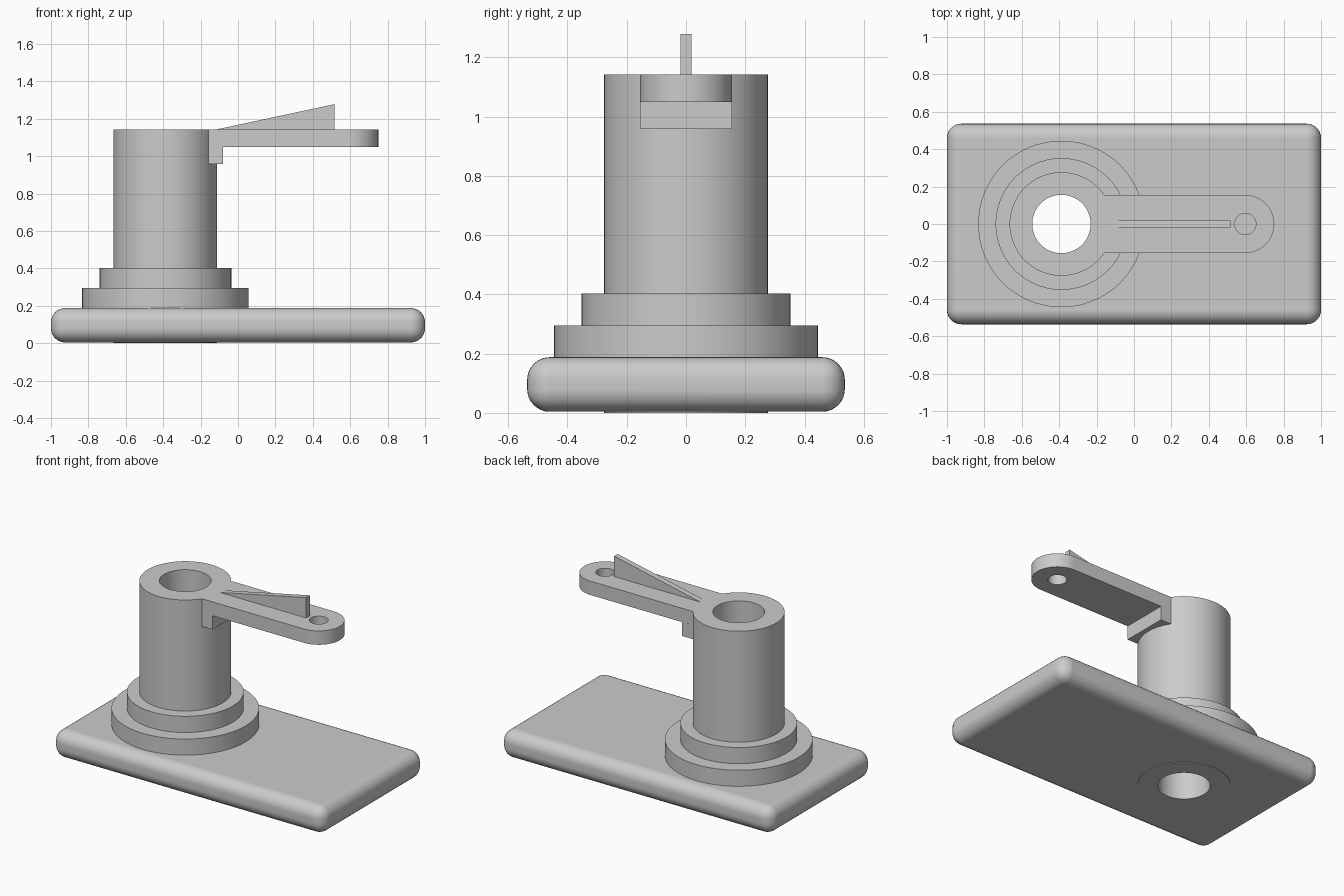
import bpy
import bmesh
import math
from mathutils import Vector

if "Cube" in bpy.data.objects:
    bpy.data.objects.remove(bpy.data.objects["Cube"])

grey = bpy.data.materials.new("plain_grey")
grey.use_nodes = True
grey.diffuse_color = (0.6, 0.6, 0.6, 1)
grey.node_tree.nodes["Principled BSDF"].inputs["Base Color"].default_value = grey.diffuse_color

AXIS_X = -0.388      # column centre
COLUMN_R = 0.277
BORE_R = 0.156
ARM_W = 0.155        # half width of the arm
ARM_END = 0.595      # centre of the arm's rounded tip


def finish(name, bm):
    bmesh.ops.recalc_face_normals(bm, faces=bm.faces)
    mesh = bpy.data.meshes.new(name)
    bm.to_mesh(mesh)
    bm.free()
    mesh.materials.append(grey)
    obj = bpy.data.objects.new(name, mesh)
    bpy.context.collection.objects.link(obj)
    return obj


def select(obj):
    bpy.ops.object.select_all(action='DESELECT')
    obj.select_set(True)
    bpy.context.view_layer.objects.active = obj


def smooth(obj):
    select(obj)
    bpy.ops.object.shade_smooth_by_angle(angle=math.radians(30))


def extrude(name, outline, depth):
    """Extrude a closed outline of 3D points along a vector."""
    bm = bmesh.new()
    face = bm.faces.new([bm.verts.new(p) for p in outline])
    result = bmesh.ops.extrude_face_region(bm, geom=[face], use_keep_orig=True)
    moved = [v for v in result["geom"] if isinstance(v, bmesh.types.BMVert)]
    bmesh.ops.translate(bm, verts=moved, vec=Vector(depth))
    return finish(name, bm)


def arc(cx, radius, start, end, z, steps):
    angles = [start + (end - start) * i / steps for i in range(steps + 1)]
    return [(cx + radius * math.cos(a), radius * math.sin(a), z) for a in angles]


def ring(name, outer, inner, bottom, top):
    """Turn a rectangular section around the column axis."""
    bm = bmesh.new()
    section = [(inner, bottom), (outer, bottom), (outer, top), (inner, top)]
    verts = [bm.verts.new((AXIS_X + r, 0, z)) for r, z in section]
    edges = [bm.edges.new((verts[i], verts[(i + 1) % 4])) for i in range(4)]
    bmesh.ops.spin(bm, geom=verts + edges, cent=(AXIS_X, 0, 0), axis=(0, 0, 1),
                   angle=math.tau, steps=96, use_merge=True)
    bmesh.ops.remove_doubles(bm, verts=bm.verts, dist=0.0001)
    obj = finish(name, bm)
    smooth(obj)
    return obj


def drill(obj, x, radius):
    """Cut a vertical round hole through an object."""
    outline = arc(x, radius, 0, math.tau, -1, 64)[:-1]
    cutter = extrude("hole_cutter", outline, (0, 0, 4))
    cutter.hide_render = True
    mod = obj.modifiers.new("hole", 'BOOLEAN')
    mod.operation = 'DIFFERENCE'
    mod.solver = 'EXACT'
    mod.object = cutter
    select(obj)
    bpy.ops.object.modifier_apply(modifier=mod.name)
    bpy.data.objects.remove(cutter)


# Base plate with rounded edges
bm = bmesh.new()
bmesh.ops.create_cube(bm, size=1)
bmesh.ops.scale(bm, verts=bm.verts, vec=(2, 1.072, 0.184))
bmesh.ops.translate(bm, verts=bm.verts, vec=(0, 0, 0.096))
bmesh.ops.bevel(bm, geom=bm.edges[:], offset=0.076, offset_type='OFFSET',
                segments=8, profile=0.5, affect='EDGES')
plate = finish("base_plate", bm)
drill(plate, AXIS_X, 0.2)
smooth(plate)
plate.modifiers.new("flat_faces", 'WEIGHTED_NORMAL').keep_sharp = True

# Hollow column and its two stepped collars
ring("column", COLUMN_R, BORE_R, 0, 1.142)
ring("lower_collar", 0.445, 0.2, 0.17, 0.295)
ring("upper_collar", 0.352, 0.2, 0.28, 0.403)

# Arm: starts on the column wall and ends in a round tip with a hole
join = math.asin(ARM_W / COLUMN_R)
quarter = math.pi / 2
wall = arc(AXIS_X, COLUMN_R - 0.001, join, -join, 1.05, 20)
tip = arc(ARM_END, ARM_W, -quarter, quarter, 1.05, 40)
arm = extrude("arm", wall + tip, (0, 0, 0.092))
drill(arm, ARM_END, 0.057)
smooth(arm)

# Lug under the arm, hugging the column
wall = [(x, y, 0.958) for x, y, z in wall]
lug = extrude("arm_lug", wall + [(-0.08, -ARM_W, 0.958), (-0.08, ARM_W, 0.958)],
              (0, 0, 0.092))
smooth(lug)

# Thin triangular rib on top of the arm
extrude("arm_rib", [(-0.125, -0.019, 1.141), (0.515, -0.019, 1.141), (0.515, -0.019, 1.278)],
        (0, 0.038, 0))
